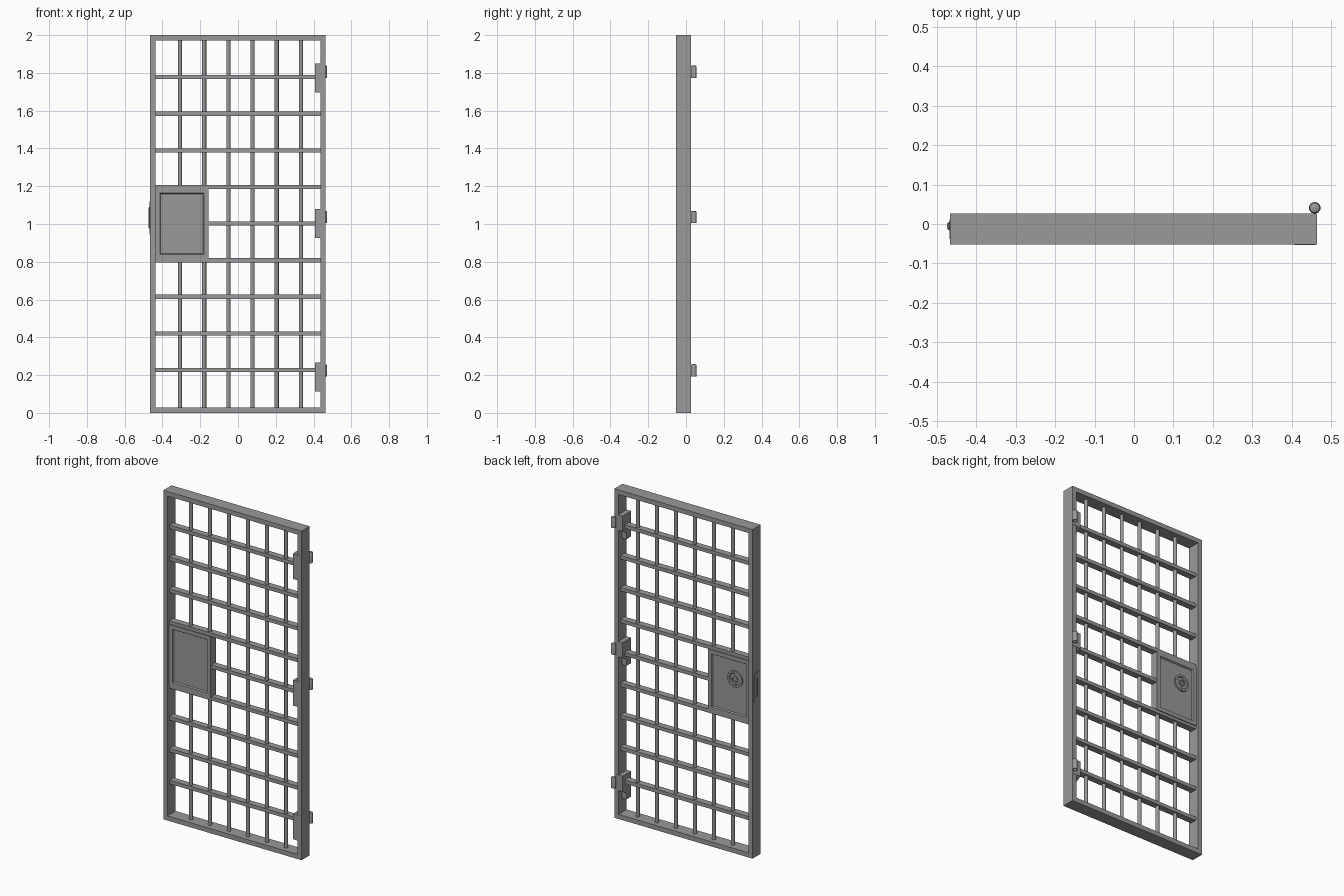
import bpy
import bmesh
import math
from mathutils import Matrix

cube = bpy.data.objects.get("Cube")
if cube:
    bpy.data.objects.remove(cube, do_unlink=True)

steel = bpy.data.materials.new("grey_steel")
steel.use_nodes = True
GREY = (0.32, 0.32, 0.32, 1)
steel.diffuse_color = GREY
steel.node_tree.nodes["Principled BSDF"].inputs["Base Color"].default_value = GREY


def finish(name, bm, smooth=False):
    mesh = bpy.data.meshes.new(name)
    bmesh.ops.recalc_face_normals(bm, faces=bm.faces)
    bm.to_mesh(mesh)
    bm.free()
    mesh.materials.append(steel)
    obj = bpy.data.objects.new(name, mesh)
    bpy.context.collection.objects.link(obj)
    if smooth:
        bpy.ops.object.select_all(action="DESELECT")
        obj.select_set(True)
        bpy.context.view_layer.objects.active = obj
        bpy.ops.object.shade_smooth_by_angle(angle=math.radians(40))
    return obj


def add_box(bm, x, y, z):
    """Add a box from (low, high) ranges."""
    centre = [(a + b) / 2 for a, b in (x, y, z)]
    size = [b - a for a, b in (x, y, z)]
    m = Matrix.Translation(centre) @ Matrix.Diagonal((*size, 1))
    return bmesh.ops.create_cube(bm, size=1, matrix=m)["verts"]


def add_rod(bm, centre, radius, length, sides, axis="Z"):
    m = Matrix.Translation(centre)
    if axis == "Y":
        m = m @ Matrix.Rotation(-math.pi / 2, 4, "X")
    return bmesh.ops.create_cone(bm, cap_ends=True, segments=sides, radius1=radius,
                                 radius2=radius, depth=length, matrix=m)["verts"]


def bevel(obj, width):
    mod = obj.modifiers.new("edge_bevel", "BEVEL")
    mod.width = width
    mod.segments = 1


LEFT, RIGHT = 0.464, -0.466
FRONT, BACK = -0.052, 0.026
MID = (FRONT + BACK) / 2
RIM = 0.028
HEIGHT = 2.0

# Outer frame: rectangular ring with mitred corners
bm = bmesh.new()
loops = []
for y in (FRONT, BACK):
    for d in (0, RIM):
        corners = ((RIGHT + d, d), (LEFT - d, d), (LEFT - d, HEIGHT - d), (RIGHT + d, HEIGHT - d))
        loops.append([bm.verts.new((x, y, z)) for x, z in corners])
outer_f, inner_f, outer_b, inner_b = loops
for a, b in ((outer_f, inner_f), (outer_b, inner_b), (outer_f, outer_b), (inner_f, inner_b)):
    for i in range(4):
        j = (i + 1) % 4
        bm.faces.new((a[i], a[j], b[j], b[i]))
finish("outer_frame", bm)

# Lock case between two crossbars, panels recessed on both faces
lock_x, lock_z = (RIGHT + RIM, -0.157), (0.815, 1.187)
bm = bmesh.new()
add_box(bm, lock_x, (MID - 0.025, MID + 0.025), lock_z)
bm.normal_update()
for side in (-1, 1):
    face = next(f for f in bm.faces if f.normal.y * side > 0.9)
    bmesh.ops.inset_region(bm, faces=[face], thickness=0.034)
    bmesh.ops.inset_region(bm, faces=[face], thickness=0.007, depth=-0.008)
finish("lock_case", bm)

# Flat crossbars; the middle one stops at the lock
bm = bmesh.new()
for i in range(9):
    z = 0.227 + i * 0.1938
    start = lock_x[1] - 0.01 if i == 4 else RIGHT + RIM - 0.005
    add_box(bm, (start, LEFT - RIM + 0.005), (MID - 0.02, MID + 0.02), (z - 0.011, z + 0.011))
finish("crossbars", bm)

# Round upright rods
bm = bmesh.new()
for i in range(6):
    x = -0.307 + i * 0.128
    spans = [(RIM - 0.005, HEIGHT - RIM + 0.005)]
    if x < lock_x[1]:
        spans = [(RIM - 0.005, lock_z[0] + 0.01), (lock_z[1] - 0.01, HEIGHT - RIM + 0.005)]
    for low, high in spans:
        add_rod(bm, (x, MID, (low + high) / 2), 0.011, high - low, 12)
finish("upright_rods", bm, smooth=True)

# Keyhole rosette on the back of the lock
key_x, key_z, key_y = -0.336, 1.05, MID + 0.017
bm = bmesh.new()
add_rod(bm, (key_x, key_y + 0.004, key_z), 0.05, 0.01, 24, "Y")
bm.normal_update()
face = next(f for f in bm.faces if f.normal.y > 0.9)
bmesh.ops.inset_region(bm, faces=[face], thickness=0.012)
bmesh.ops.inset_region(bm, faces=[face], thickness=0.004, depth=-0.005)
finish("keyhole_rosette", bm)

bm = bmesh.new()
add_rod(bm, (key_x, key_y + 0.006, key_z), 0.02, 0.01, 16, "Y")
bm.normal_update()
face = next(f for f in bm.faces if f.normal.y > 0.9)
bmesh.ops.inset_region(bm, faces=[face], thickness=0.007, depth=0)
bmesh.ops.inset_region(bm, faces=[face], thickness=0.001, depth=-0.006)
add_box(bm, (key_x - 0.006, key_x + 0.006), (key_y, key_y + 0.009), (key_z - 0.034, key_z - 0.015))
finish("keyhole", bm)

# Latch plate and tongue on the outer edge beside the lock
bm = bmesh.new()
add_box(bm, (RIGHT - 0.002, RIGHT + 0.005), (MID - 0.025, MID + 0.025), (0.945, 1.118))
finish("latch_plate", bm)
bm = bmesh.new()
add_box(bm, (RIGHT - 0.008, RIGHT + 0.005), (-0.016, 0.006), (0.975, 1.09))
bevel(finish("latch_tongue", bm), 0.005)

# Three hinges: stepped block inside the post and a domed barrel behind it
for place, top in (("lower", 0.268), ("middle", 1.08), ("upper", 1.85)):
    bm = bmesh.new()
    block_x = (0.407, LEFT - 0.004)
    profile = ((FRONT - 0.001, top), (BACK + 0.001, top), (BACK + 0.001, top - 0.095),
               (-0.008, top - 0.115), (-0.008, top - 0.155), (FRONT - 0.001, top - 0.155))
    face = bm.faces.new([bm.verts.new((block_x[0], y, z)) for y, z in profile])
    ext = bmesh.ops.extrude_face_region(bm, geom=[face])["geom"]
    bmesh.ops.translate(bm, vec=(block_x[1] - block_x[0], 0, 0),
                        verts=[v for v in ext if isinstance(v, bmesh.types.BMVert)])
    finish(place + "_hinge_block", bm)

    bm = bmesh.new()
    add_rod(bm, (0.458, 0.041, top - 0.043), 0.015, 0.066, 10)
    bm.normal_update()
    cap = next(f for f in bm.faces if f.normal.z > 0.9)
    bmesh.ops.bevel(bm, geom=list(cap.edges), offset=0.009, segments=2,
                    profile=0.5, affect="EDGES")
    bm.normal_update()
    base = next(f for f in bm.faces if f.normal.z < -0.9)
    bmesh.ops.inset_region(bm, faces=[base], thickness=0.005)
    bmesh.ops.inset_region(bm, faces=[base], thickness=0.001, depth=-0.03)
    finish(place + "_hinge_barrel", bm, smooth=True)
